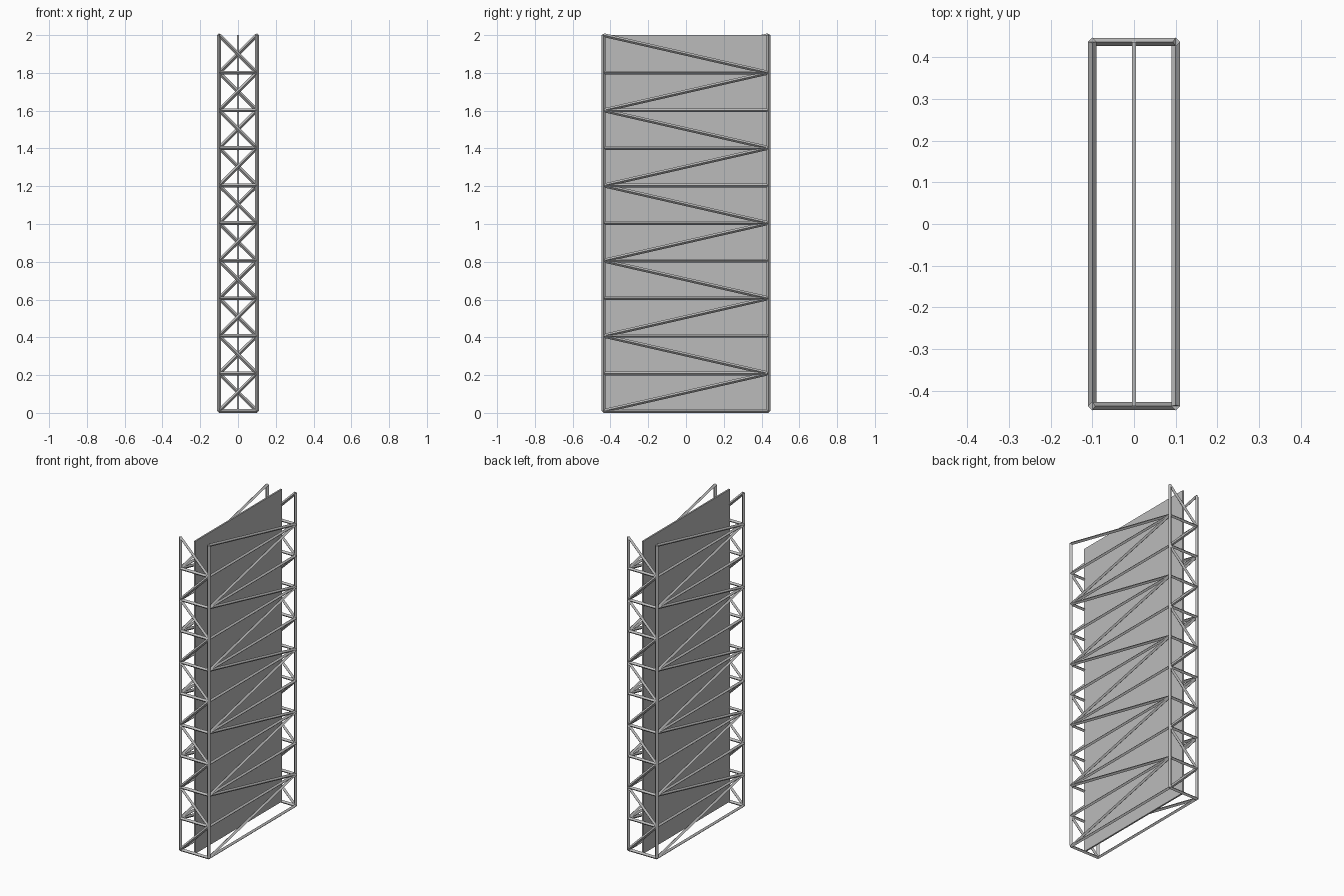
import bpy, bmesh
from mathutils import Vector

if "Cube" in bpy.data.objects:
    bpy.data.objects.remove(bpy.data.objects["Cube"])

HX, HY = 0.10, 0.437        # half spacing of the uprights
Z0, STEP, BAYS = 0.01, 0.199, 10
R = 0.01

grey = bpy.data.materials.new("steel grey")
grey.diffuse_color = (0.5, 0.5, 0.5, 1)
grey.use_nodes = True
grey.node_tree.nodes["Principled BSDF"].inputs["Base Color"].default_value = grey.diffuse_color


def finish(name, bm):
    bmesh.ops.recalc_face_normals(bm, faces=bm.faces)
    me = bpy.data.meshes.new(name)
    bm.to_mesh(me)
    bm.free()
    me.materials.append(grey)
    ob = bpy.data.objects.new(name, me)
    bpy.context.collection.objects.link(ob)


def rod(bm, a, b, normal, r=R):
    """Four-sided rod with a diamond section, one point along normal."""
    side = (b - a).normalized().cross(normal).normalized()
    offs = [normal * r, side * r, -normal * r, -side * r]
    lo = [bm.verts.new(a + o) for o in offs]
    hi = [bm.verts.new(b + o) for o in offs]
    for i in range(4):
        j = (i + 1) % 4
        bm.faces.new((lo[i], lo[j], hi[j], hi[i]))
    bm.faces.new(lo[::-1])
    bm.faces.new(hi)


corners = [(-HX, -HY), (HX, -HY), (HX, HY), (-HX, HY)]
normals = [Vector((0, -1, 0)), Vector((1, 0, 0)), Vector((0, 1, 0)), Vector((-1, 0, 0))]
names = ["front", "right", "back", "left"]


def node(i, k):
    x, y = corners[i % 4]
    return Vector((x, y, Z0 + STEP * k))


# corner uprights
bm = bmesh.new()
for i in range(4):
    rod(bm, node(i, 0), node(i, BAYS), normals[i], 0.011)
finish("uprights", bm)

# rungs and zigzag braces on each side; the zigzag runs round the tower
for i, side_name in enumerate(names):
    bm = bmesh.new()
    for k in range(BAYS):
        rod(bm, node(i, k), node(i + 1, k), normals[i])
    finish(side_name + "_rungs", bm)

    bm = bmesh.new()
    for k in range(BAYS):
        odd = k % 2
        rod(bm, node(i + odd, k), node(i + 1 - odd, k + 1), normals[i])
    finish(side_name + "_braces", bm)

# thin panel standing in the middle of the frame
bm = bmesh.new()
bmesh.ops.create_cube(bm, size=1)
height = STEP * BAYS
bmesh.ops.scale(bm, vec=(0.01, 2 * HY, height), verts=bm.verts)
bmesh.ops.translate(bm, vec=(0, 0, Z0 + height / 2), verts=bm.verts)
finish("centre_panel", bm)
